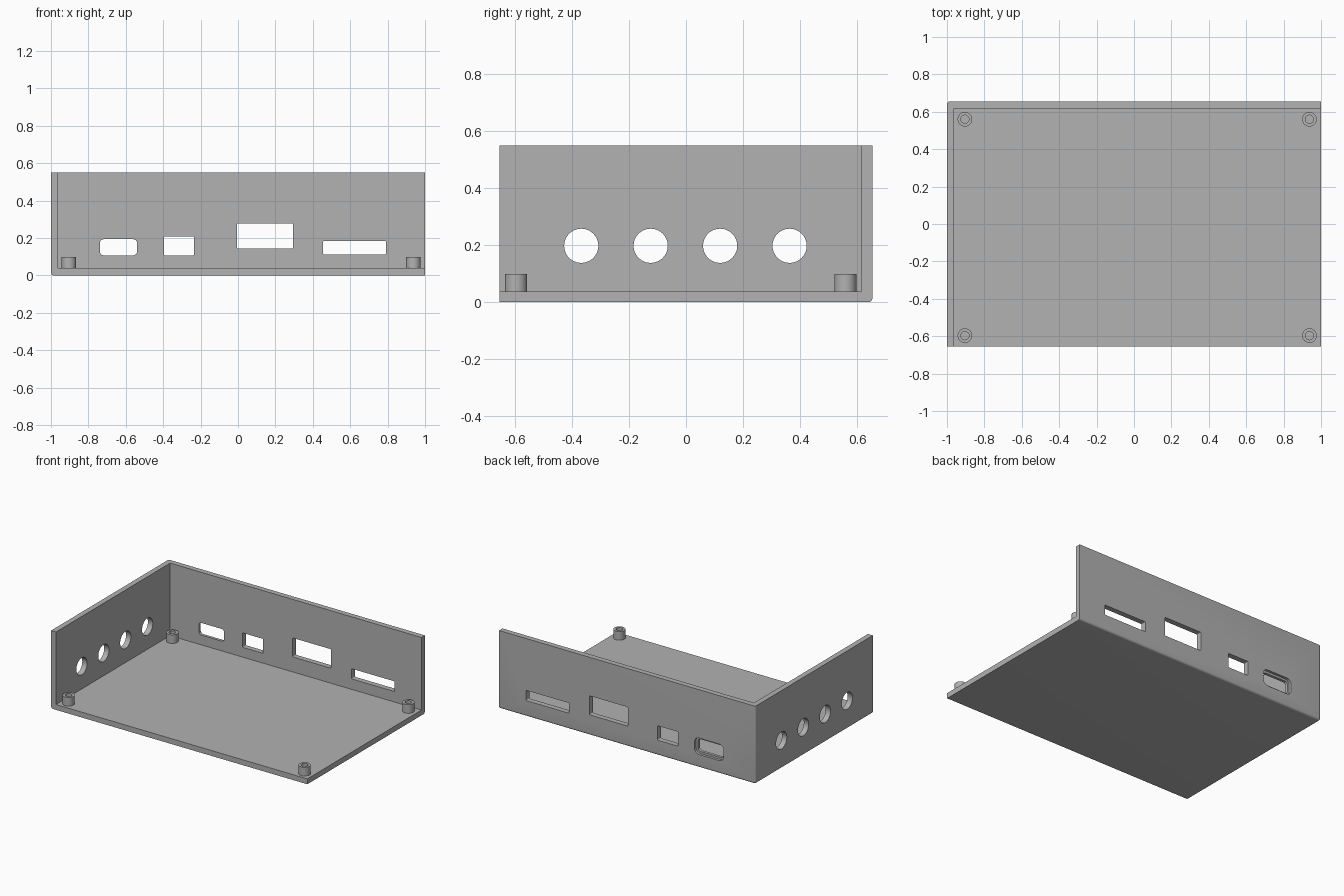
import bpy, bmesh, math
from mathutils import Matrix, Vector

if "Cube" in bpy.data.objects:
    bpy.data.objects.remove(bpy.data.objects["Cube"])

X, Y, H, T = 1.0, 0.655, 0.55, 0.038   # half width, half depth, height, wall
BACK = Y - T

grey = bpy.data.materials.new("plain grey")
grey.use_nodes = True
grey.diffuse_color = (0.445, 0.445, 0.445, 1)
grey.node_tree.nodes["Principled BSDF"].inputs["Base Color"].default_value = grey.diffuse_color


def make(name, bm):
    bmesh.ops.recalc_face_normals(bm, faces=bm.faces)
    mesh = bpy.data.meshes.new(name)
    bm.to_mesh(mesh)
    bm.free()
    mesh.materials.append(grey)
    ob = bpy.data.objects.new(name, mesh)
    bpy.context.collection.objects.link(ob)
    return ob


def box(name, lo, hi, radius=0, pick=None):
    """Box between two corners, with the edges chosen by pick rounded."""
    lo, hi = Vector(lo), Vector(hi)
    bm = bmesh.new()
    bmesh.ops.create_cube(bm, size=1)
    for v in bm.verts:
        v.co = (lo + hi) / 2 + v.co * (hi - lo)
    if radius:
        edges = [e for e in bm.edges if pick(*e.verts)]
        bmesh.ops.bevel(bm, geom=edges, offset=radius, segments=6,
                        profile=0.5, affect='EDGES')
    return make(name, bm)


def window(x0, x1, z0, z1, radius, y0=BACK - 0.1):
    """Cutter through the back wall with rounded corners."""
    return box("window_cutter", (x0, y0, z0), (x1, Y + 0.1, z1), radius,
               lambda a, b: abs(a.co.y - b.co.y) > 0.01)


def cut(target, cutter):
    cutter.hide_render = True
    mod = target.modifiers.new("cut", 'BOOLEAN')
    mod.operation, mod.solver, mod.object = 'DIFFERENCE', 'EXACT', cutter
    bpy.context.view_layer.objects.active = target
    bpy.ops.object.modifier_apply(modifier=mod.name)
    bpy.data.objects.remove(cutter)


def smooth(ob):
    bpy.ops.object.select_all(action='DESELECT')
    ob.select_set(True)
    bpy.context.view_layer.objects.active = ob
    bpy.ops.object.shade_smooth_by_angle(angle=math.radians(30))


# Open tray: floor, side wall and back wall, with rounded outer edges
def outer_edge(a, b):
    m = (a.co + b.co) / 2
    return (m.x < -0.9) + (m.y > 0.6) + (m.z < 0.01) == 2


tray = box("tray", (-X, -Y, 0), (X, Y, H), 0.015, outer_edge)
cut(tray, box("inside_cutter", (-X + T, -2, T), (2, BACK, 2)))

# Port openings in the back wall
for port in [(-0.738, -0.54, 0.107, 0.193, 0.02),
             (-0.396, -0.235, 0.107, 0.209, 0.005),
             (-0.005, 0.294, 0.144, 0.278, 0.005),
             (0.455, 0.791, 0.112, 0.184, 0.005)]:
    cut(tray, window(*port))
# Shallow outer recess around the rounded port
cut(tray, window(-0.753, -0.525, 0.092, 0.208, 0.035, Y - 0.018))

# Row of round holes in the side wall
for i in range(4):
    bm = bmesh.new()
    place = Matrix.Translation((-X, -0.368 + i * 0.244, 0.198)) @ Matrix.Rotation(math.pi / 2, 4, 'Y')
    bmesh.ops.create_cone(bm, cap_ends=True, segments=48, radius1=0.06,
                          radius2=0.06, depth=0.3, matrix=place)
    cut(tray, make("round_cutter", bm))
smooth(tray)


# Hollow mounting posts on the floor
def post(name, x, y):
    bm = bmesh.new()
    outline = [(0.022, T - 0.002), (0.039, T - 0.002), (0.039, 0.099), (0.022, 0.099)]
    vs = [bm.verts.new((r, 0, z)) for r, z in outline]
    es = [bm.edges.new((vs[i], vs[(i + 1) % 4])) for i in range(4)]
    bmesh.ops.spin(bm, geom=vs + es, axis=(0, 0, 1), cent=(0, 0, 0),
                   angle=2 * math.pi, steps=40)
    bmesh.ops.remove_doubles(bm, verts=bm.verts, dist=0.0005)
    ob = make(name, bm)
    ob.location = (x, y, 0)
    smooth(ob)


for side, x in (("right", -0.904), ("left", 0.938)):
    for end, y in (("front", -0.597), ("back", 0.56)):
        post(f"{end}_{side}_post", x, y)
